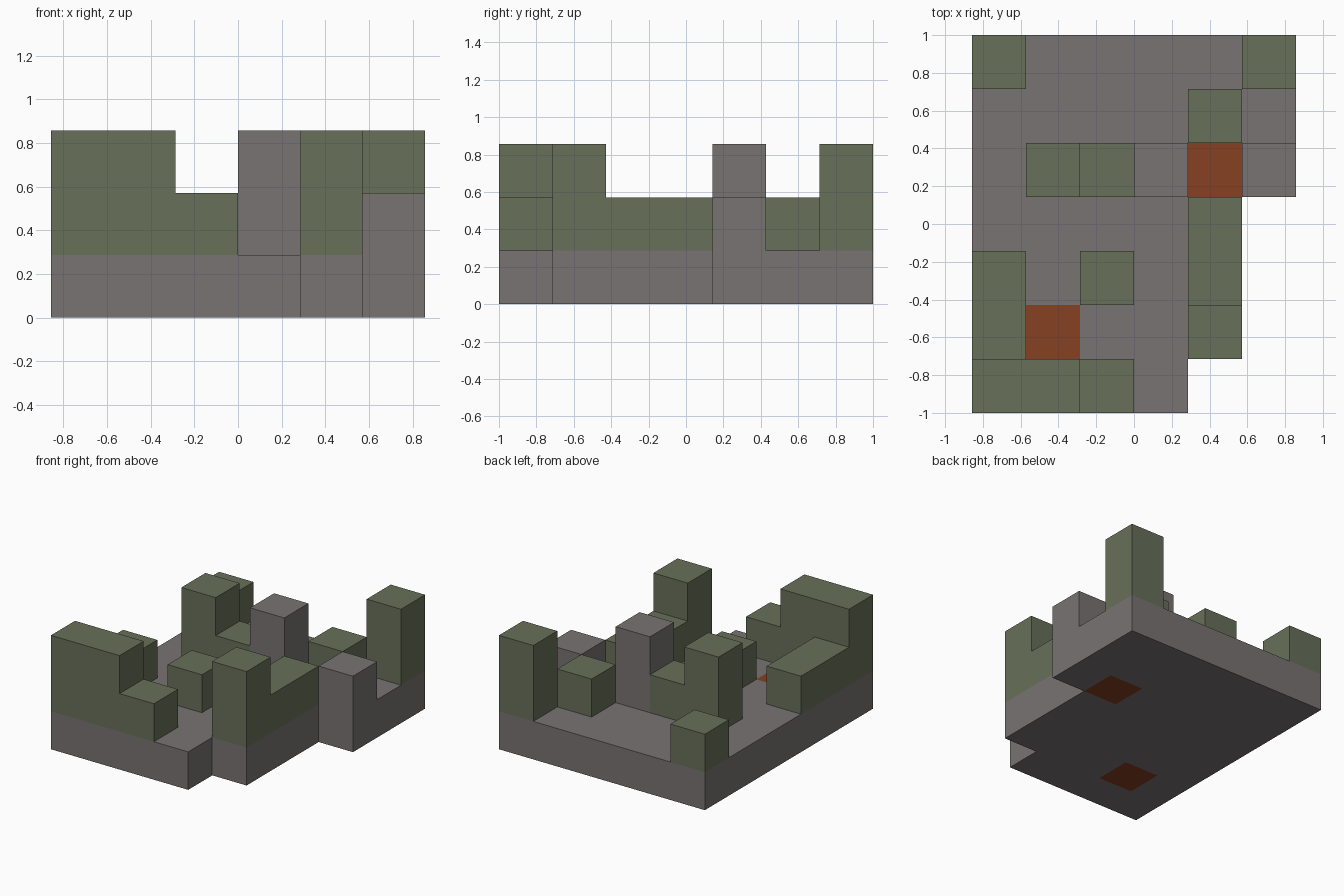
import bpy
import bmesh
from mathutils import Vector

if "Cube" in bpy.data.objects:
    bpy.data.objects.remove(bpy.data.objects["Cube"], do_unlink=True)

UNIT = 2 / 7  # edge of one block


def make_material(name, rgb):
    mat = bpy.data.materials.new(name)
    mat.use_nodes = True
    color = (*rgb, 1)
    mat.diffuse_color = color
    mat.node_tree.nodes["Principled BSDF"].inputs["Base Color"].default_value = color
    return mat


stone = make_material("grey stone", (0.188, 0.172, 0.168))
moss = make_material("moss green", (0.137, 0.160, 0.100))
rust = make_material("rust orange", (0.240, 0.052, 0.015))

# Plan by level, back row first: s stone, m moss, r rust, dot is empty
LEVELS = [
    ["ssssss", "ssssss", "ssssrs", "sssss.", "sssss.", "srsss.", "ssss.."],
    ["m....m", "....m.", ".mms.s", "....m.", "m.m.m.", "m...m.", "mmm..."],
    [".....m", "......", ".m.s..", "......", "......", "....m.", "mm...."],
]
blocks = {
    (col, len(rows) - 1 - row, level): kind
    for level, rows in enumerate(LEVELS)
    for row, line in enumerate(rows)
    for col, kind in enumerate(line)
    if kind != "."
}
CORNER = Vector((-3, -3.5, 0))


def build_part(name, cells, mat):
    """Join blocks into one shell, keeping only faces open to the air."""
    bm = bmesh.new()
    for cell in cells:
        for axis in range(3):
            for side in (0, 1):
                neighbour = list(cell)
                neighbour[axis] += 2 * side - 1
                if tuple(neighbour) in blocks:
                    continue
                corners = []
                for u, v in ((0, 0), (1, 0), (1, 1), (0, 1)):
                    p = Vector(cell) + CORNER
                    p[axis] += side
                    p[(axis + 1) % 3] += u
                    p[(axis + 2) % 3] += v
                    corners.append(bm.verts.new(p * UNIT))
                bm.faces.new(corners if side else corners[::-1])
    bmesh.ops.remove_doubles(bm, verts=bm.verts[:], dist=0.001)
    mesh = bpy.data.meshes.new(name)
    bm.to_mesh(mesh)
    bm.free()
    mesh.materials.append(mat)
    bpy.context.collection.objects.link(bpy.data.objects.new(name, mesh))


def select(kind, levels):
    return [c for c, k in blocks.items() if k == kind and c[2] in levels]


# Floor slab, set-in tiles, raised stone pillars and mossy walls
build_part("stone_floor", select("s", (0,)), stone)
build_part("rust_tiles", select("r", (0,)), rust)
build_part("stone_pillars", select("s", (1, 2)), stone)
build_part("moss_walls", select("m", (1, 2)), moss)
